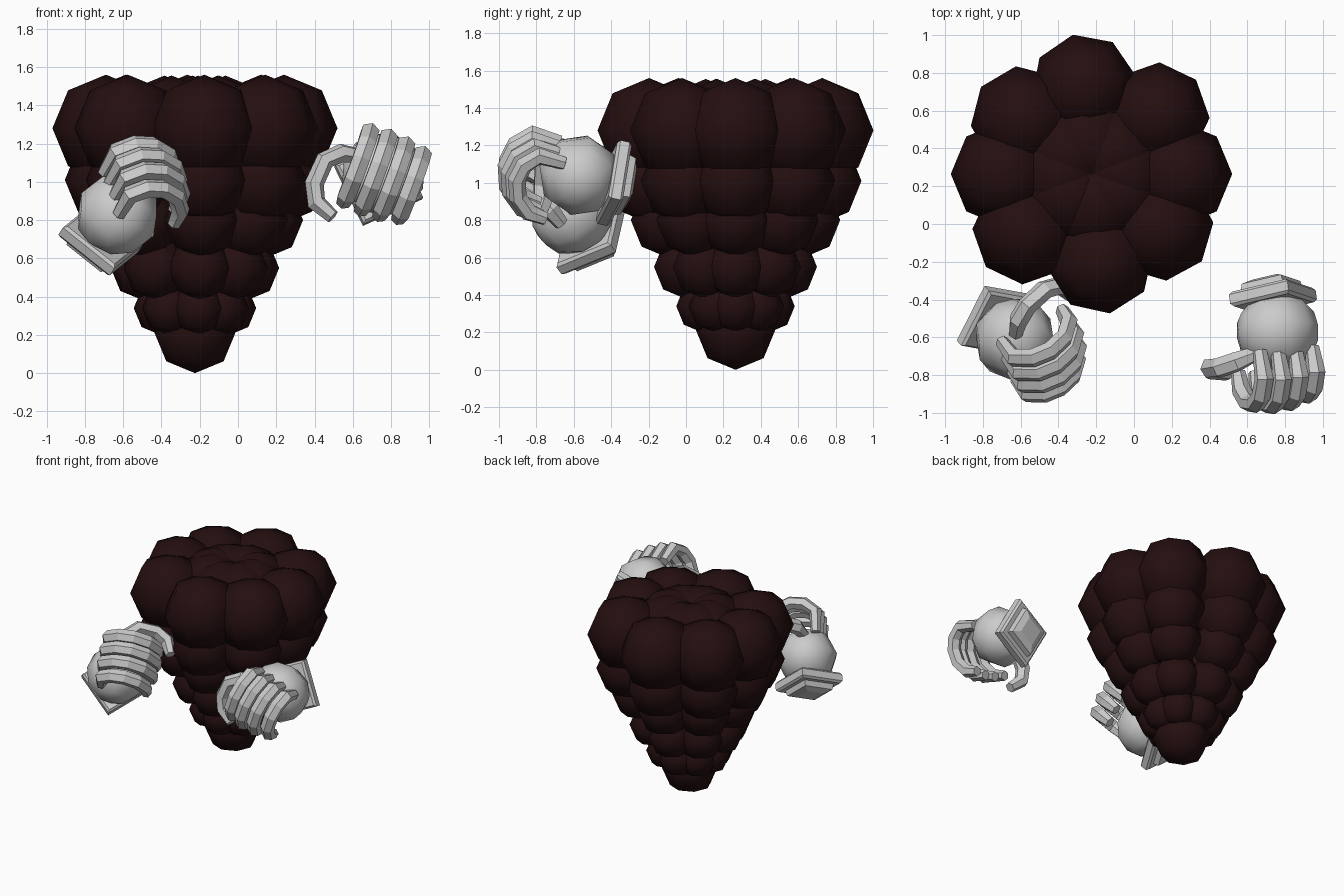
import bpy, bmesh, math
from mathutils import Vector, Matrix

if "Cube" in bpy.data.objects:
    bpy.data.objects.remove(bpy.data.objects["Cube"])


def material(name, rgb):
    m = bpy.data.materials.new(name)
    m.diffuse_color = (*rgb, 1)
    m.use_nodes = True
    m.node_tree.nodes["Principled BSDF"].inputs["Base Color"].default_value = m.diffuse_color
    return m


DARK = material("dark_maroon", (0.018, 0.0045, 0.005))
GREY = material("light_grey", (0.6, 0.6, 0.6))


def finish(bm, name, mat, smooth_angle=None):
    bmesh.ops.recalc_face_normals(bm, faces=bm.faces[:])
    me = bpy.data.meshes.new(name)
    bm.to_mesh(me)
    bm.free()
    me.materials.append(mat)
    ob = bpy.data.objects.new(name, me)
    bpy.context.collection.objects.link(ob)
    if smooth_angle:
        bpy.context.view_layer.objects.active = ob
        ob.select_set(True)
        bpy.ops.object.shade_smooth_by_angle(angle=math.radians(smooth_angle))
        ob.select_set(False)
    return ob


def ball(bm, pos, r, spin=0.0, rings=4):
    mat = Matrix.Translation(pos) @ Matrix.Rotation(math.radians(spin), 4, 'Z')
    bmesh.ops.create_uvsphere(bm, u_segments=8, v_segments=rings, radius=r, matrix=mat)


# Berry-like body: rings of eight low-poly balls shrinking downwards
CX, CY = -0.225, 0.265
ANGLES = [0, 42, 95, 141, 180, 221, 276, 322]
SPINS = [0, -3, 12, 8, 0, -3, 10, 6]
LAYERS = [("crown", 1.28, 0.465, 0.28), ("upper", 1.01, 0.445, 0.235),
          ("middle", 0.80, 0.365, 0.20), ("lower", 0.55, 0.27, 0.17),
          ("bottom", 0.34, 0.18, 0.14), ("top_centre", 1.275, 0.16, 0.28)]
for name, z, ring, r in LAYERS:
    bm = bmesh.new()
    for a, s in zip(ANGLES, SPINS):
        t = math.radians(a)
        ball(bm, (CX + ring * math.cos(t), CY + ring * math.sin(t), z), r, s)
    finish(bm, name + "_lobes", DARK, 80)
bm = bmesh.new()
ball(bm, (CX, CY, 0.212), 0.212)
finish(bm, "tip_lobe", DARK, 80)


def tube(bm, path, ref, rw, rh):
    """Six-sided finger swept along path, narrowing at both ends."""
    pts = [Vector(p) for p in path]
    rings = []
    for i, p in enumerate(pts):
        tan = (pts[min(i + 1, len(pts) - 1)] - pts[max(i - 1, 0)]).normalized()
        side = (ref - tan * ref.dot(tan)).normalized()
        up = tan.cross(side)
        k = 0.75 if i in (0, len(pts) - 1) else 1.0
        rings.append([bm.verts.new(p + side * rw * k * math.cos(a) + up * rh * k * math.sin(a))
                      for a in [math.pi * (j + 0.5) / 3 for j in range(6)]])
    for r0, r1 in zip(rings, rings[1:]):
        for j in range(6):
            bm.faces.new((r0[j], r0[(j + 1) % 6], r1[(j + 1) % 6], r1[j]))
    bm.faces.new(rings[0])
    bm.faces.new(rings[-1])


def diamond_stack(bm, levels):
    """Square-section cuff: (distance along the arm, half diagonal) levels."""
    rings = []
    for f, h in levels:
        rings.append([bm.verts.new(v) for v in ((f, h, 0), (f, 0, h), (f, -h, 0), (f, 0, -h))])
    for r0, r1 in zip(rings, rings[1:]):
        for j in range(4):
            bm.faces.new((r0[j], r0[(j + 1) % 4], r1[(j + 1) % 4], r1[j]))
    bm.faces.new(rings[0])
    bm.faces.new(rings[-1])


# Local hand axes: x = finger direction, y = curl direction, z = thumb side
FINGER = [(.13, -.11), (.29, -.12), (.365, -.04), (.385, .06), (.35, .17), (.26, .25), (.15, .265)]
THUMB = [(.12, -.02, .15), (.15, .01, .25), (.16, .08, .32), (.13, .21, .33),
         (.115, .30, .285), (.13, .345, .18)]


def hand(label, centre, fdir, pdir, sign):
    f = Vector(fdir).normalized()
    p = Vector(pdir)
    p = (p - f * p.dot(f)).normalized()
    t = f.cross(p) * sign
    world = Matrix.Translation(centre) @ Matrix((f, p, t)).transposed().to_4x4()

    def place(bm, name, smooth=None):
        bm.transform(world)
        finish(bm, label + name, GREY, smooth)

    bm = bmesh.new()
    ball(bm, (0, 0, 0), 0.22, rings=6)
    place(bm, "_palm", 80)

    bm = bmesh.new()
    diamond_stack(bm, [(-.15, .225), (-.165, .245), (-.215, .245), (-.23, .225)])
    diamond_stack(bm, [(-.22, .18), (-.27, .165), (-.29, .10)])
    place(bm, "_cuff")

    bm = bmesh.new()
    for i in range(4):
        off = 0.155 - 0.1 * i
        size = (0.97, 1.0, 0.97, 0.88)[i]
        tube(bm, [(a * size, b * size, off) for a, b in FINGER], Vector((0, 0, 1)), 0.052, 0.048)
    place(bm, "_fingers", 25)

    bm = bmesh.new()
    tube(bm, THUMB, Vector((1, 0, 0)), 0.055, 0.05)
    place(bm, "_thumb", 25)


# Two floating hands, mirrored and posed differently
hand("left_hand", (0.76, -0.57, 1.04), (0.13, -0.97, 0.22), (-0.33, -0.2, -0.92), -1)
hand("right_hand", (-0.63, -0.61, 0.83), (0.47, -0.53, 0.71), (0.85, 0.5, -0.2), 1)
